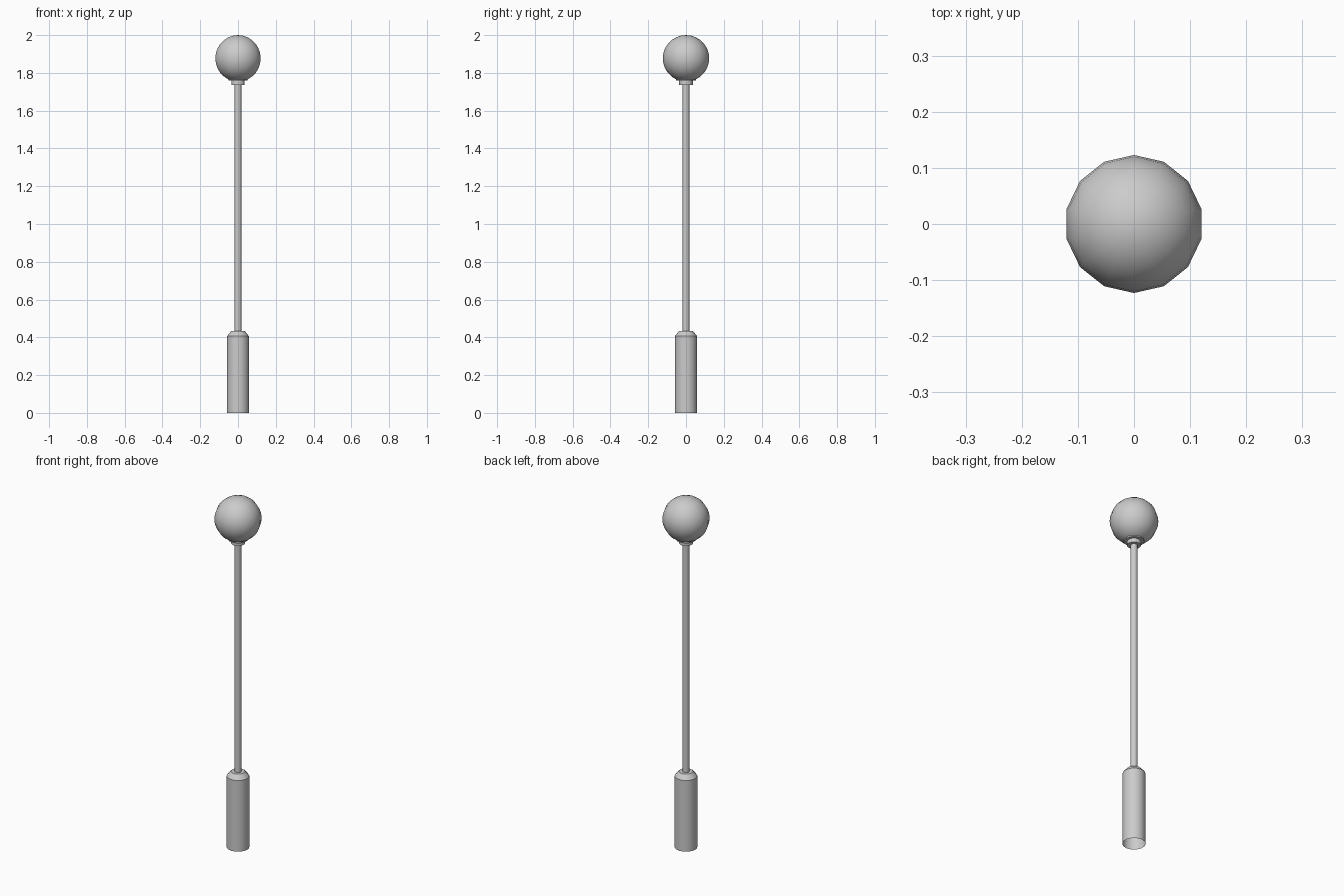
import bpy, bmesh, math

if "Cube" in bpy.data.objects:
    bpy.data.objects.remove(bpy.data.objects["Cube"])

SIDES = 14


def lathe(name, profile, sides=SIDES):
    """Revolve (radius, z) points around z; radius 0 makes a pole point."""
    bm = bmesh.new()
    rings = []
    for r, z in profile:
        if r == 0:
            rings.append([bm.verts.new((0, 0, z))] * sides)
        else:
            angles = [math.pi / 2 + 2 * math.pi * i / sides for i in range(sides)]
            rings.append([bm.verts.new((r * math.cos(a), r * math.sin(a), z)) for a in angles])
    for low, high in zip(rings, rings[1:]):
        for i in range(sides):
            j = (i + 1) % sides
            quad = [low[i], low[j], high[j], high[i]]
            bm.faces.new(list(dict.fromkeys(quad)))
    mesh = bpy.data.meshes.new(name)
    bm.to_mesh(mesh)
    bm.free()
    obj = bpy.data.objects.new(name, mesh)
    bpy.context.collection.objects.link(obj)
    bpy.context.view_layer.objects.active = obj
    bpy.ops.object.select_all(action='DESELECT')
    obj.select_set(True)
    bpy.ops.object.shade_smooth_by_angle(angle=math.radians(35))
    return obj


# Base sleeve, open underneath, with a chamfered shoulder
lathe("base_sleeve", [(0.059, 0), (0.059, 0.407), (0.037, 0.433), (0.018, 0.433)])

# Slim pole
lathe("pole", [(0.018, 0.433), (0.018, 1.737)])

# Stepped collar under the globe
lathe("globe_collar", [(0.018, 1.737), (0.036, 1.737), (0.036, 1.759),
                       (0.052, 1.759), (0.052, 1.774), (0.04, 1.774)])

# Globe lamp
R, RINGS, CENTRE = 0.123, 14, 1.877
globe = [(0 if k in (0, RINGS) else R * math.sin(math.pi * k / RINGS),
          CENTRE - R * math.cos(math.pi * k / RINGS)) for k in range(RINGS + 1)]
lathe("globe", globe)
